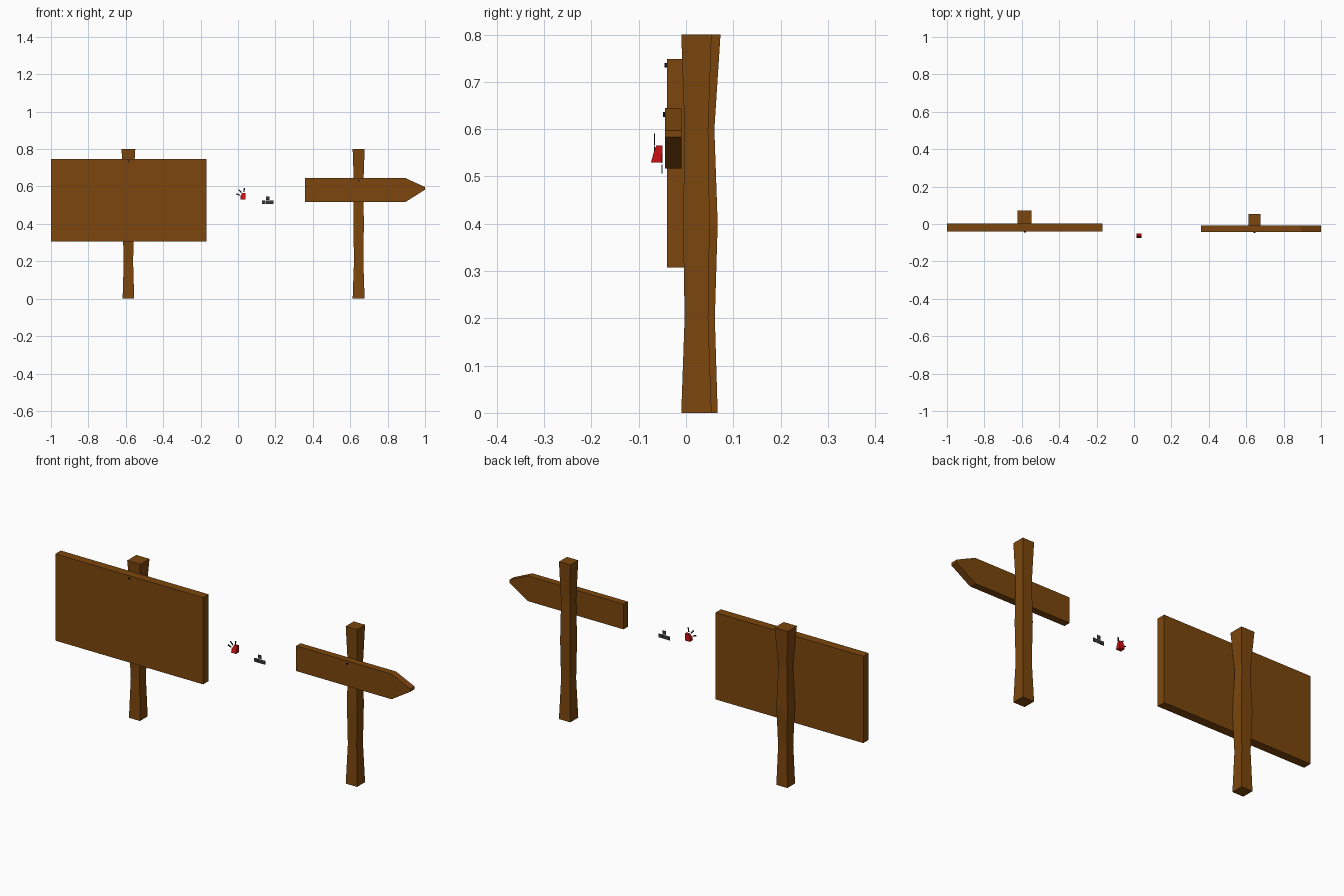
import bpy, bmesh, math
from mathutils import Vector

if "Cube" in bpy.data.objects:
    bpy.data.objects.remove(bpy.data.objects["Cube"])


def mat(name, rgb):
    m = bpy.data.materials.new(name)
    m.diffuse_color = (*rgb, 1)
    m.use_nodes = True
    m.node_tree.nodes["Principled BSDF"].inputs["Base Color"].default_value = m.diffuse_color
    return m


BROWN = mat("brown wood", (0.2, 0.062, 0.004))
RED = mat("red", (0.6, 0.005, 0.007))
GREY = mat("dark grey", (0.045, 0.045, 0.045))
BLACK = mat("near black", (0.012, 0.012, 0.012))


def finish(bm, name, material):
    bmesh.ops.recalc_face_normals(bm, faces=bm.faces)
    me = bpy.data.meshes.new(name)
    bm.to_mesh(me)
    bm.free()
    me.materials.append(material)
    ob = bpy.data.objects.new(name, me)
    bpy.context.collection.objects.link(ob)
    return ob


def loft(rings, name, material):
    """Skin equal-length rings of points and cap both ends."""
    bm = bmesh.new()
    vs = [[bm.verts.new(p) for p in r] for r in rings]
    n = len(vs[0])
    for a, b in zip(vs, vs[1:]):
        for i in range(n):
            j = (i + 1) % n
            bm.faces.new((a[i], a[j], b[j], b[i]))
    bm.faces.new(vs[0])
    bm.faces.new(vs[-1])
    return finish(bm, name, material)


def plate(outline, y0, y1, name, material):
    """Extrude an x-z outline from y0 to y1."""
    return loft([[(x, y, z) for x, z in outline] for y in (y0, y1)], name, material)


def rect(x0, x1, z0, z1):
    return [(x0, z0), (x1, z0), (x1, z1), (x0, z1)]


def post(name, x, y, halves):
    """Square post whose width waves in and out with height."""
    rings = []
    for i, h in enumerate(halves):
        rings.append([(x + sx * h, y + sy * h, 0.2 * i)
                      for sx, sy in ((-1, -1), (1, -1), (1, 1), (-1, 1))])
    return loft(rings, name, BROWN)


def nail(name, x, y, z):
    ring = [(x + 0.005 * math.cos(a), z + 0.005 * math.sin(a))
            for a in (i * math.tau / 8 for i in range(8))]
    plate(ring, y - 0.005, y + 0.002, name, BLACK)


# Left notice board
post("board_post", -0.586, 0.036, (0.031, 0.025, 0.031, 0.024, 0.037))
plate(rect(-1, -0.168, 0.307, 0.748), -0.04, 0.004, "notice_board", BROWN)
nail("board_nail", -0.583, -0.04, 0.735)

# Right direction sign
post("arrow_post", 0.645, 0.022, (0.032, 0.025, 0.028, 0.025, 0.032))
plate([(0.358, 0.517), (0.895, 0.517), (1.0, 0.583), (1.0, 0.597),
       (0.895, 0.645), (0.358, 0.645)], -0.044, -0.009, "arrow_board", BROWN)
nail("arrow_nail", 0.645, -0.044, 0.631)

# Four small square keys
for i, (x, z) in enumerate(((0.137, 0.516), (0.158, 0.516), (0.179, 0.516), (0.158, 0.538))):
    plate(rect(x - 0.0095, x + 0.0095, z - 0.0095, z + 0.0095),
          -0.052, -0.05, f"key_{i + 1}", GREY)

# Small red block, sloping in towards its top
loft([[(0.013, -0.074, 0.53), (0.040, -0.074, 0.53), (0.040, -0.05, 0.53), (0.013, -0.05, 0.53)],
      [(0.013, -0.069, 0.548), (0.040, -0.069, 0.548), (0.040, -0.05, 0.548), (0.013, -0.05, 0.548)],
      [(0.022, -0.063, 0.566), (0.040, -0.063, 0.566), (0.040, -0.05, 0.566), (0.022, -0.05, 0.566)]],
     "red_block", RED)

# Three thin rays fanning out from the block
for i, (a, b) in enumerate((((0.032, 0.570), (0.034, 0.591)),
                            ((0.018, 0.567), (0.004, 0.583)),
                            ((0.010, 0.554), (-0.010, 0.561)))):
    a, b = Vector(a), Vector(b)
    d = (b - a).normalized() * 0.003
    n = Vector((-d.y, d.x))
    plate([a - n, a + n, b + n, b - n], -0.068, -0.066, f"ray_{i + 1}", BLACK)
